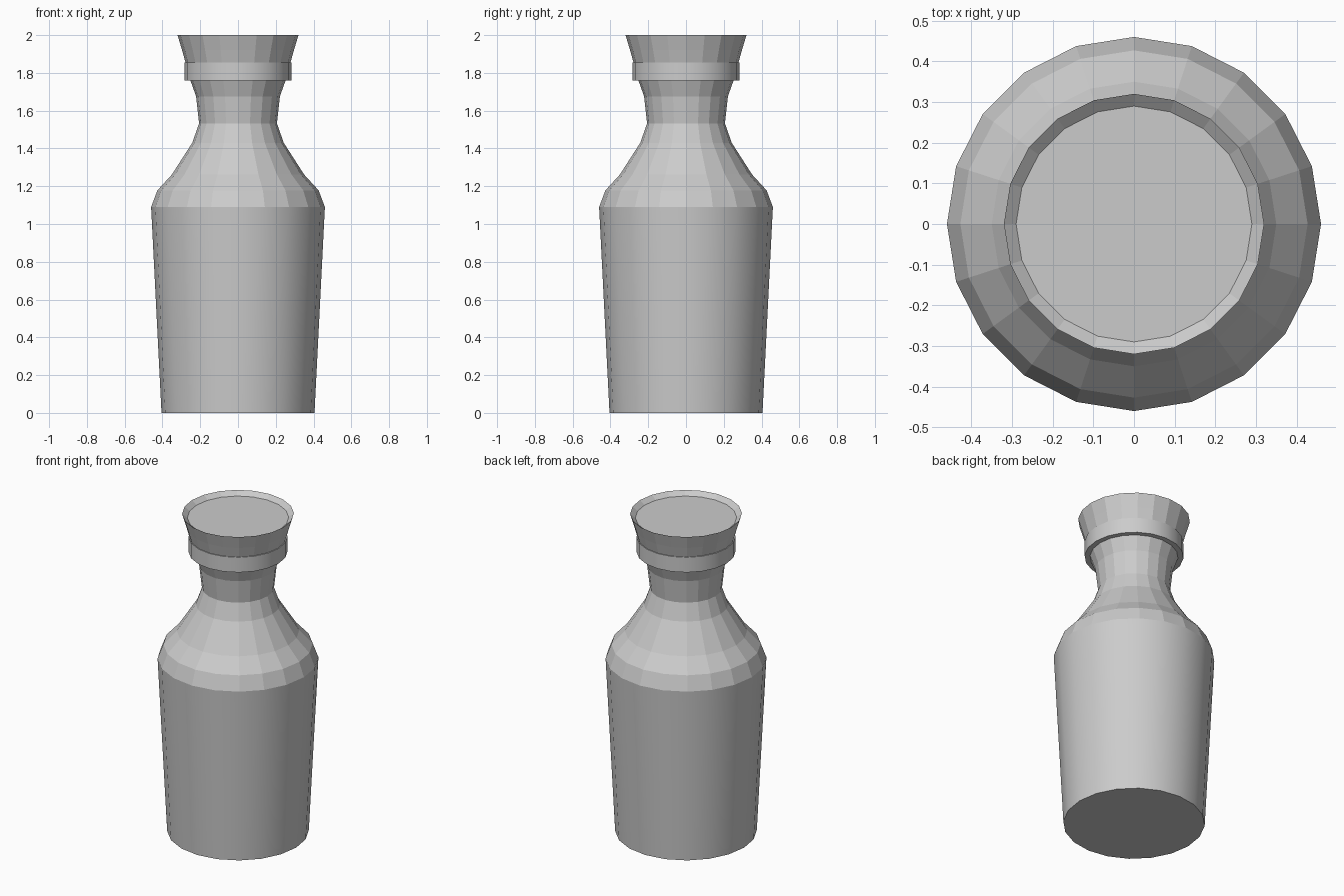
import bpy, bmesh
from math import cos, sin, pi

if "Cube" in bpy.data.objects:
    bpy.data.objects.remove(bpy.data.objects["Cube"])

SIDES = 20


def lathe(name, profile, smooth_bands=(), cap_start=False, cap_end=False, closed=False):
    """Revolve (radius, height) points around z; chosen bands get smooth shading."""
    bm = bmesh.new()
    rings = [[bm.verts.new((r * cos(2 * pi * i / SIDES), r * sin(2 * pi * i / SIDES), z))
              for i in range(SIDES)] for r, z in profile]
    pairs = list(zip(rings, rings[1:]))
    if closed:
        pairs.append((rings[-1], rings[0]))
    for band, (a, b) in enumerate(pairs):
        for i in range(SIDES):
            j = (i + 1) % SIDES
            face = bm.faces.new((a[i], a[j], b[j], b[i]))
            face.smooth = band in smooth_bands
    if cap_start:
        bm.faces.new(rings[0][::-1])
    if cap_end:
        bm.faces.new(rings[-1])
    mesh = bpy.data.meshes.new(name)
    bm.to_mesh(mesh)
    bm.free()
    obj = bpy.data.objects.new(name, mesh)
    bpy.context.collection.objects.link(obj)
    return obj


# Bottle: tapered body, faceted shoulder, waisted neck, flared lip, shallow recess
lathe("bottle", [
    (0.405, 0.0), (0.46, 1.09),
    (0.427, 1.178), (0.35, 1.262), (0.242, 1.43),
    (0.206, 1.533), (0.222, 1.676), (0.252, 1.76),
    (0.278, 1.855), (0.296, 1.92), (0.32, 2.0),
    (0.29, 1.975),
], smooth_bands={0}, cap_start=True, cap_end=True)

# Collar band around the neck
lathe("neck_collar", [(0.25, 1.76), (0.283, 1.76), (0.283, 1.855), (0.272, 1.855)],
      smooth_bands={1}, closed=True)
